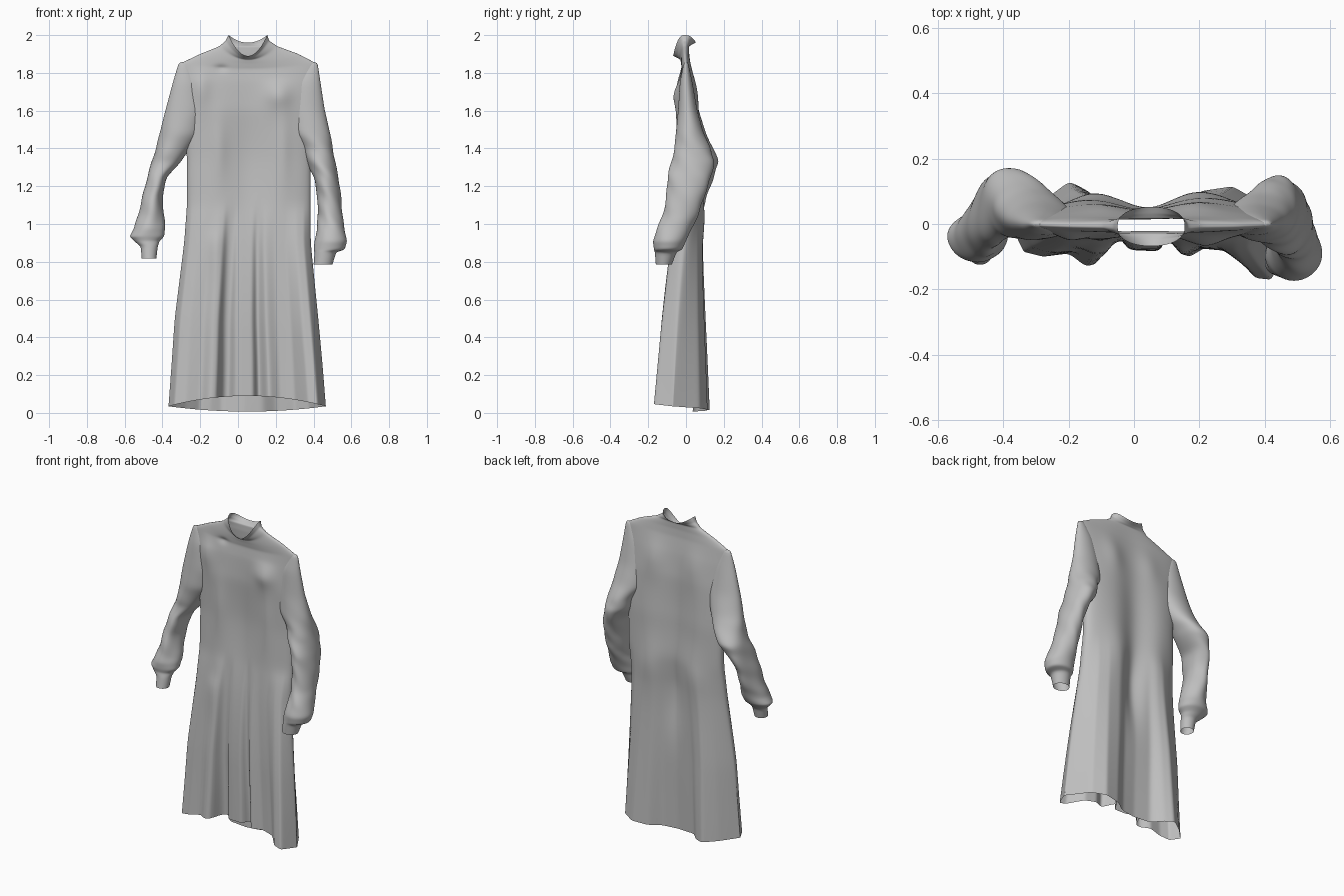
import bpy
import bmesh
import math

if bpy.data.objects.get("Cube"):
    bpy.data.objects.remove(bpy.data.objects["Cube"], do_unlink=True)

GREY = 0.52
cloth = bpy.data.materials.new("grey cloth")
cloth.use_nodes = True
cloth.diffuse_color = (GREY, GREY, GREY, 1)
bsdf = cloth.node_tree.nodes["Principled BSDF"]
bsdf.inputs["Base Color"].default_value = (GREY, GREY, GREY, 1)
bsdf.inputs["Roughness"].default_value = 0.8


def lookup(points, x):
    """Linear interpolation through (position, value) pairs."""
    if x <= points[0][0]:
        return points[0][1]
    for (x0, y0), (x1, y1) in zip(points, points[1:]):
        if x <= x1:
            return y0 + (y1 - y0) * (x - x0) / (x1 - x0)
    return points[-1][1]


def refine(rows, steps):
    """Insert evenly spaced rows between the key rows."""
    out = []
    for a, b in zip(rows, rows[1:]):
        for i in range(steps):
            out.append([p + (q - p) * i / steps for p, q in zip(a, b)])
    return out + [list(rows[-1])]


def loft(name, rings, closed_top=False):
    """Skin a stack of rings, listed from the top down."""
    bm = bmesh.new()
    loops = [[bm.verts.new(co) for co in ring] for ring in rings]
    for upper, lower in zip(loops, loops[1:]):
        for i in range(len(upper)):
            j = (i + 1) % len(upper)
            bm.faces.new((upper[i], lower[i], lower[j], upper[j]))
    if closed_top:
        bm.faces.new(loops[0])
    mesh = bpy.data.meshes.new(name)
    bm.to_mesh(mesh)
    bm.free()
    mesh.materials.append(cloth)
    ob = bpy.data.objects.new(name, mesh)
    bpy.context.collection.objects.link(ob)
    ob.modifiers.new("smooth", 'SUBSURF').levels = 1
    ob.modifiers["smooth"].render_levels = 1
    mesh.shade_smooth()
    return ob


# Gown body: z, x min, x max, y front, y back, front lift, back lift
body_rows = [
    (2.00, -.05, .155, -.07, .055, -.11, -.04),
    (1.97, -.065, .165, -.05, .035, -.09, -.02),
    (1.94, -.10, .21, -.033, .02, -.07, 0),
    (1.90, -.20, .32, -.03, .02, -.05, 0),
    (1.85, -.305, .415, -.027, .025, -.03, 0),
    (1.75, -.31, .415, -.04, .045, 0, 0),
    (1.60, -.29, .40, -.055, .07, 0, 0),
    (1.35, -.27, .385, -.055, .09, 0, 0),
    (1.10, -.27, .385, -.065, .09, 0, 0),
    (0.90, -.285, .385, -.075, .085, 0, 0),
    (0.50, -.335, .425, -.09, .08, 0, 0),
    (0.25, -.352, .448, -.09, .08, .02, -.01),
    (0.035, -.368, .465, -.09, .08, .055, -.028),
]
# Pleat outline at the hem: x, y
front_pleats = [(-.37, -.02), (-.34, -.085), (-.28, -.1), (-.2, -.09), (-.15, -.13),
                (-.11, -.12), (-.09, -.035), (-.045, -.02), (-.035, -.065), (0, -.078),
                (.085, -.08), (.097, -.025), (.13, -.03), (.145, -.1), (.17, -.1),
                (.22, -.07), (.3, -.085), (.37, -.165), (.42, -.17), (.465, -.07)]
back_pleats = [(-.37, -.02), (-.28, .07), (-.2, .13), (-.14, .1), (-.09, .045), (.03, .035),
               (.13, .05), (.2, .1), (.3, .115), (.38, .07), (.465, -.07)]
# Soft dents and bulges: x, z, side (-1 front), height, x radius, z radius
bumps = [(.05, 1.3, -1, -.035, .13, .42), (.03, 1.3, 1, -.045, .12, .42),
         (.22, 1.68, -1, .032, .07, .06), (-.2, 1.72, -1, .025, .05, .09),
         (-.13, .87, -1, .02, .04, .07), (-.09, 1.85, -1, -.012, .03, .02),
         (.24, 1.4, -1, .012, .04, .2), (-.1, 1.4, -1, .012, .04, .15),
         (.05, .85, 1, -.03, .06, .2), (-.1, 1.05, 1, .02, .1, .15),
         (.2, 1.05, 1, .02, .1, .15), (.2, 1.7, 1, .015, .07, .1), (-.08, 1.7, 1, .01, .07, .1)]

SEGMENTS = 144
rings = []
for z, x0, x1, yf, yb, lift_f, lift_b in refine(body_rows, 4):
    fold = max(0, (1.1 - z) / 1.06) ** .8
    ring = []
    for i in range(SEGMENTS):
        a = 2 * math.pi * i / SEGMENTS
        s, depth = math.cos(a), abs(math.sin(a))
        side = -1 if math.sin(a) < 0 else 1
        x = (x0 + x1) / 2 + s * (x1 - x0) / 2
        mid = (yf + yb) / 2
        y = mid + side * (yb - yf) / 2 * depth ** .8
        table = front_pleats if side < 0 else back_pleats
        y += (lookup(table, .047 + .417 * s) - y) * fold
        for bx, bz, bside, h, rx, rz in bumps:
            if bside == side:
                y += side * h * depth * math.exp(-((x - bx) / rx) ** 2 - ((z - bz) / rz) ** 2)
        lift = (lift_f if side < 0 else lift_b) * depth ** 2
        ring.append((x, y, z + lift))
    rings.append(ring)
loft("gown_body", rings)

# Sleeves: z, x min, x max, y min, y max, down to the narrow cuff
right_rows = [
    (1.86, -.312, -.27, -.01, .01), (1.75, -.345, -.21, -.034, .036), (1.60, -.385, -.18, -.045, .068),
    (1.48, -.415, -.20, -.05, .105), (1.40, -.435, -.25, -.045, .145), (1.33, -.46, -.30, -.04, .178),
    (1.25, -.48, -.375, -.06, .15), (1.15, -.505, -.40, -.08, .11), (1.05, -.525, -.395, -.10, .08),
    (.98, -.55, -.385, -.115, .05), (.935, -.575, -.39, -.115, .03), (.91, -.55, -.415, -.11, 0),
    (.88, -.515, -.425, -.115, -.03), (.818, -.51, -.432, -.125, -.045)]
left_rows = [
    (1.86, .38, .42, -.01, .01), (1.75, .31, .437, -.033, .034), (1.60, .28, .46, -.042, .06),
    (1.48, .29, .488, -.055, .095), (1.40, .34, .503, -.06, .13), (1.33, .355, .517, -.075, .148),
    (1.25, .40, .533, -.095, .13), (1.15, .42, .545, -.105, .10), (1.05, .425, .55, -.125, .07),
    (.98, .42, .562, -.155, .035), (.91, .405, .578, -.175, 0), (.865, .40, .565, -.17, -.02),
    (.85, .405, .52, -.165, -.05), (.785, .40, .50, -.16, -.075)]

for name, rows, sign in (("right_sleeve", right_rows, -1), ("left_sleeve", left_rows, 1)):
    rings = []
    for z, x0, x1, y0, y1 in refine(rows, 3):
        # crumpled folds, fading out at the shoulder and the cuff
        crumple = .07 * max(0, min(1, (1.6 - z) * 3, (z - .88) * 8))
        ring = []
        for i in range(32):
            a = 2 * math.pi * i / 32
            r = 1 + crumple * math.sin(3 * a + 17 * z) * math.sin(29 * z + sign * a)
            x = (x0 + x1) / 2 + r * math.cos(a) * (x1 - x0) / 2
            y = (y0 + y1) / 2 + r * math.sin(a) * (y1 - y0) / 2
            ring.append((x, y, z))
        rings.append(ring)
    loft(name, rings, closed_top=True)
